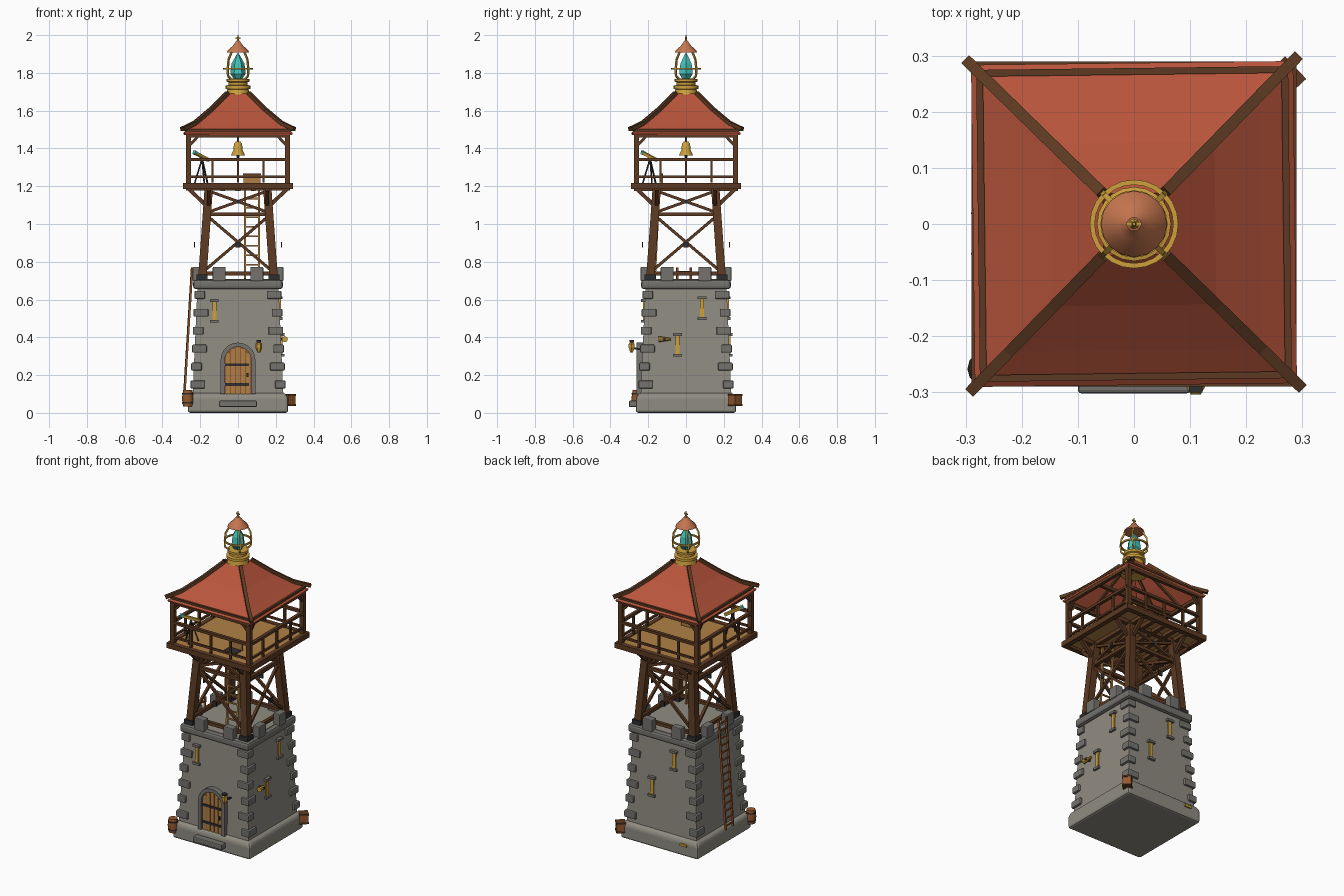
import bpy, bmesh, math
from mathutils import Matrix, Vector

if "Cube" in bpy.data.objects:
    bpy.data.objects.remove(bpy.data.objects["Cube"])

def material(name, hexcode):
    def lin(c):
        return c / 12.92 if c <= 0.04045 else ((c + 0.055) / 1.055) ** 2.4
    m = bpy.data.materials.new(name)
    m.diffuse_color = [lin(int(hexcode[i:i + 2], 16) / 255) for i in (0, 2, 4)] + [1]
    m.use_nodes = True
    m.node_tree.nodes["Principled BSDF"].inputs["Base Color"].default_value = m.diffuse_color
    return m

STONE = material("wall stone", "908C82")
TRIM = material("trim stone", "73726E")
DARK = material("dark timber", "5C3A22")
PLANK = material("plank wood", "B08046")
DOOR = material("oak wood", "96592E")
RED = material("roof red", "B9553C")
COPPER = material("copper", "C87850")
BRASS = material("brass", "CDA03C")
TEAL = material("crystal teal", "46C3B9")
IRON = material("dark iron", "2F2D31")
I = Matrix.Identity(4)
QUARTERS = [Matrix.Rotation(k * math.pi / 2, 4, 'Z') for k in range(4)]

def box(bm, c, s, M=I):
    bmesh.ops.create_cube(bm, size=1, matrix=M @ Matrix.Translation(c) @ Matrix.Diagonal((*s, 1)))

def beam(bm, a, b, w, h=None, M=I):
    a, b = M @ Vector(a), M @ Vector(b)
    d = b - a
    rot = d.to_track_quat('Z', 'Y').to_matrix().to_4x4()
    box(bm, (0, 0, 0), (w, h or w, d.length), Matrix.Translation((a + b) / 2) @ rot)

def post(bm, a, b, w, M=I):
    # leaning post with level, axis-aligned ends
    a, b = Vector(a), Vector(b)
    for v in bmesh.ops.create_cube(bm, size=1)['verts']:
        end = b if v.co.z > 0 else a
        v.co = M @ (end + Vector((v.co.x * w, v.co.y * w, 0)))

def lathe(bm, prof, seg, M=I, cap=True):
    # four-sided profiles are given as half widths
    k, off = (math.sqrt(2), math.pi / 4) if seg == 4 else (1, 0)
    rings = []
    for r, z in prof:
        rings.append([bm.verts.new(M @ Vector((r * k * math.cos(off + t * math.tau / seg),
                      r * k * math.sin(off + t * math.tau / seg), z))) for t in range(seg)])
    for lo, hi in zip(rings, rings[1:]):
        for t in range(seg):
            u = (t + 1) % seg
            bm.faces.new((lo[t], lo[u], hi[u], hi[t]))
    if cap:
        bm.faces.new(rings[0][::-1])
        bm.faces.new(rings[-1])

def prism(bm, pts, y0, y1):
    f = bm.faces.new([bm.verts.new((x, y0, z)) for x, z in pts])
    new = bmesh.ops.extrude_face_region(bm, geom=[f])['geom']
    for v in new:
        if isinstance(v, bmesh.types.BMVert):
            v.co.y = y1

def part(name, mat, build, bevel=0, smooth=False, fix=True):
    bm = bmesh.new()
    build(bm)
    if fix:
        bmesh.ops.recalc_face_normals(bm, faces=bm.faces)
    me = bpy.data.meshes.new(name)
    bm.to_mesh(me)
    bm.free()
    me.materials.append(mat)
    if smooth:
        me.polygons.foreach_set("use_smooth", [True] * len(me.polygons))
        me.set_sharp_from_angle(angle=math.radians(35))
    ob = bpy.data.objects.new(name, me)
    bpy.context.collection.objects.link(ob)
    if bevel:
        mod = ob.modifiers.new("bevel", 'BEVEL')
        mod.width, mod.segments = bevel, 2
    return ob

def boxes(name, mat, items, mats=(I,), bevel=0):
    return part(name, mat, lambda bm: [box(bm, c, s, M) for M in mats for c, s in items], bevel)

def beams(name, mat, items, mats=(I,)):
    return part(name, mat, lambda bm: [beam(bm, *it, M=M) for M in mats for it in items])

def turned(name, mat, prof, seg, M=I, bevel=0):
    return part(name, mat, lambda bm: lathe(bm, prof, seg, M), bevel, seg > 8)

def wall(z):
    return 0.24 - 0.025 * (z - 0.1) / 0.56

# stone tower
turned("plinth", STONE, [(0.265, 0), (0.265, 0.085), (0.25, 0.105)], 4, bevel=0.014)
turned("tower_wall", STONE, [(0.24, 0.1), (0.215, 0.66)], 4)
turned("parapet_band", TRIM, [(0.237, 0.655), (0.237, 0.705)], 4, bevel=0.014)
turned("tower_top", STONE, [(0.21, 0.70), (0.21, 0.708)], 4)
boxes("merlons", TRIM, [((s * 0.1, -0.218, 0.735), (0.068, 0.044, 0.075)) for s in (-1, 1)], QUARTERS, 0.005)
quoins = []
for i in range(6):
    z = 0.15 + 0.095 * i
    w = wall(z) - 0.02
    a, b = (0.078, 0.056) if i % 2 else (0.056, 0.078)
    quoins.append(((w + 0.034 - a / 2, -w - 0.034 + b / 2, z), (a, b, 0.042)))
boxes("quoins", TRIM, quoins, QUARTERS, 0.006)

# arched door
def arch(r, spring):
    return [(r, 0.1)] + [(r * math.cos(t * math.pi / 10), spring + r * math.sin(t * math.pi / 10))
                         for t in range(11)] + [(-r, 0.1)]
outer, inner = arch(0.092, 0.28), arch(0.07, 0.28)
part("door_surround", TRIM, lambda bm: [prism(bm, [outer[i], outer[i + 1], inner[i + 1], inner[i]], -0.262, -0.2)
                                        for i in range(len(outer) - 1)])
part("door", DOOR, lambda bm: prism(bm, inner, -0.247, -0.2))
boxes("door_planks", PLANK, [((x, -0.248, 0.1 + h / 2), (0.021, 0.006, h))
      for x, h in ((-0.053, 0.215), (-0.027, 0.238), (0, 0.246), (0.027, 0.238), (0.053, 0.215))])
boxes("door_straps", IRON, [((-0.005, -0.253, z), (0.125, 0.006, 0.014)) for z in (0.15, 0.255)]
      + [((0.05, -0.255, 0.2), (0.012, 0.01, 0.02))])
boxes("door_step", TRIM, [((0, -0.28, 0.048), (0.2, 0.044, 0.034))], bevel=0.006)

# arrow slits on three sides
slits = [(0, -0.125, 0.54), (1, 0.085, 0.555), (1, -0.045, 0.36), (2, 0.075, 0.555), (2, -0.07, 0.36)]
def slit_glow(bm):
    for k, u, z in slits:
        box(bm, (u, -wall(z), z), (0.022, 0.016, 0.1), QUARTERS[k])
def slit_caps(bm):
    for k, u, z in slits:
        for s in (-1, 1):
            box(bm, (u, -wall(z), z + s * 0.055), (0.046, 0.034, 0.014), QUARTERS[k])
part("slit_lights", BRASS, slit_glow)
part("slit_caps", TRIM, slit_caps)

# wall torch, horn, small shell
beams("torch_bracket", IRON, [((0.11, -0.23, 0.335), (0.11, -0.29, 0.345), 0.01),
                              ((0.11, -0.288, 0.372), (0.11, -0.288, 0.385), 0.024)])
turned("torch_lamp", BRASS, [(0.008, 0.32), (0.018, 0.345), (0.018, 0.365), (0.006, 0.375)], 6,
       Matrix.Translation((0.11, -0.288, 0)))
turned("wall_horn", BRASS, [(0.006, -0.035), (0.011, 0), (0.016, 0.03)], 8,
       Matrix.Translation((0.248, -0.115, 0.39)) @ Matrix.Rotation(math.pi / 2, 4, 'X'))
boxes("horn_hook", IRON, [((0.24, -0.115, 0.39), (0.045, 0.012, 0.012))])
boxes("base_plate", BRASS, [((-0.17, 0.268, 0.07), (0.045, 0.012, 0.014))])

# barrel and crate by the base
BM = Matrix.Translation((-0.266, -0.258, 0.035))
turned("barrel", DOOR, [(0.025, 0), (0.031, 0.042), (0.025, 0.085)], 12, BM)
part("barrel_hoops", IRON, lambda bm: [lathe(bm, [(0.03, z), (0.03, z + 0.007)], 12, BM) for z in (0.015, 0.063)])
CM = Matrix.Translation((0.268, 0.26, 0.068)) @ Matrix.Rotation(0.75, 4, 'Z')
boxes("crate", DOOR, [((0, 0, 0), (0.05, 0.05, 0.052))], [CM])
boxes("crate_frame", DARK, [((0, 0, z), (0.055, 0.055, 0.01)) for z in (-0.026, 0.026)], [CM])

# ladders
def ladder(name, mat, bottom, top, side, n):
    b, t, s = Vector(bottom), Vector(top), Vector(side)
    rails = [(b + k * s, t + k * s, 0.011) for k in (-1, 1)]
    rungs = [(b.lerp(t, (i + 0.5) / n) - s, b.lerp(t, (i + 0.5) / n) + s, 0.008) for i in range(n)]
    beams(name, mat, rails + rungs)
ladder("outer_ladder", DOOR, (-0.284, -0.02, 0.1), (-0.243, -0.01, 0.77), (0, 0.036, 0), 15)
ladder("inner_ladder", PLANK, (0.075, -0.165, 0.71), (0.075, -0.14, 1.21), (0.037, 0, 0), 10)

# timber frame
def leg(z):
    return 0.19 - 0.035 * (z - 0.7) / 0.49
part("frame_legs", DARK, lambda bm: [post(bm, (0.19, -0.19, 0.7), (0.155, -0.155, 1.19), 0.044, M) for M in QUARTERS])
boxes("leg_shoes", IRON, [((0.19, -0.19, 0.718), (0.058, 0.058, 0.028))], QUARTERS)
def brace(z0, z1, s):
    return ((-s * leg(z0), -leg(z0), z0), (s * leg(z1), -leg(z1), z1), 0.015)
beams("cross_braces", DARK, [brace(z0, z1, s) for z0, z1 in ((0.745, 1.045), (1.06, 1.175)) for s in (-1, 1)]
      + [((-leg(z), -leg(z), z), (leg(z), -leg(z), z), 0.02) for z in (0.738, 1.052)], QUARTERS)
boxes("brace_bolts", IRON, [((0, -0.23, 0.89), (0.026, 0.007, 0.03)),
                            ((0, -0.165, 1.118), (0.02, 0.012, 0.02))], QUARTERS)
beams("knee_braces", DARK, [((0.16, -0.155, 1.09), (0.26, -0.155, 1.185), 0.02),
                            ((0.155, -0.16, 1.09), (0.155, -0.26, 1.185), 0.02)], QUARTERS)

# platform
boxes("platform_floor", PLANK, [((0, 0, 1.206), (0.55, 0.55, 0.014))])
boxes("platform_rim", DARK, [((0, -0.275, 1.2), (0.58, 0.03, 0.032))], QUARTERS)
boxes("platform_joists", DARK, [((x, 0, 1.188), (0.024, 0.55, 0.024)) for x in (-0.155, -0.08, 0, 0.08, 0.155)]
      + [((0, y, 1.188), (0.55, 0.024, 0.022)) for y in (-0.155, 0.155)])
boxes("hatch_opening", IRON, [((0.075, -0.165, 1.214), (0.085, 0.07, 0.006))])
boxes("hatch_lid", PLANK, [((0.075, -0.128, 1.235), (0.09, 0.01, 0.06))])
boxes("hatch_lid_frame", DARK, [((0.075, -0.128, z), (0.095, 0.014, 0.007)) for z in (1.21, 1.263)])

# railing and roof posts
boxes("roof_posts", DARK, [((0.262, -0.262, 1.34), (0.026, 0.026, 0.28))], QUARTERS)
boxes("railing", DARK, [((0, -0.266, 1.342), (0.53, 0.02, 0.016)), ((0, -0.266, 1.25), (0.53, 0.012, 0.012))]
      + [((x, -0.266, 1.28), (0.013, 0.013, 0.12)) for x in (-0.135, 0, 0.135)], QUARTERS)
beams("post_braces", DARK, [((s * 0.258, -0.262, 1.415), (s * 0.205, -0.262, 1.47), 0.014) for s in (-1, 1)], QUARTERS)

# roof, slightly turned
TURN = Matrix.Rotation(0.012, 4, 'Z')
slope = [(0.287, 1.482), (0.225, 1.532), (0.145, 1.6), (0.055, 1.69)]
roof = part("roof", RED, lambda bm: lathe(bm, slope, 4, TURN, False))
sol = roof.modifiers.new("thickness", 'SOLIDIFY')
sol.thickness = 0.012
turns = [TURN @ M for M in QUARTERS]
hips = [(0.295, 1.498)] + slope[1:]
beams("roof_hips", DARK, [((r0, -r0, z0 + 0.004), (r1, -r1, z1 + 0.004), 0.02)
                          for (r0, z0), (r1, z1) in zip(hips, hips[1:])], turns)
beams("eave_battens", DARK, [((-0.272, -0.272, 1.497), (0.272, -0.272, 1.497), 0.012)], turns)
beams("eave_beams", DARK, [((-0.27, -0.266, 1.468), (0.27, -0.266, 1.468), 0.02)], QUARTERS)
beams("rafters", DARK, [((x, -0.265, 1.478), (x * 0.45, -0.06, 1.66), 0.014) for x in (-0.09, 0.09)], QUARTERS)
beams("bell_beam", DARK, [((-0.265, 0, 1.475), (0.265, 0, 1.475), 0.02)])

# bell
turned("bell", BRASS, [(0.037, 1.362), (0.034, 1.372), (0.025, 1.39), (0.021, 1.425), (0.01, 1.438)], 16)
turned("bell_clapper", IRON, [(0.006, 1.35), (0.008, 1.358), (0.004, 1.37)], 8)
beams("bell_hanger", IRON, [((0, 0, 1.435), (0, 0, 1.475), 0.01)])

# telescope on a tripod
beams("tripod", IRON, [((-0.19, -0.19, 1.345), (-0.19 + 0.042 * math.cos(a), -0.19 + 0.042 * math.sin(a), 1.212), 0.007)
                       for a in (0.8, 2.9, 5.0)])
beams("telescope", BRASS, [((-0.155, -0.155, 1.338), (-0.222, -0.222, 1.374), 0.016)])
beams("telescope_lens", TEAL, [((-0.222, -0.222, 1.374), (-0.233, -0.233, 1.38), 0.018)])

# beacon lantern
turned("beacon_collar", BRASS, [(0.076, 1.635), (0.064, 1.67), (0.056, 1.712), (0.066, 1.716), (0.066, 1.732),
                                (0.05, 1.736), (0.05, 1.75), (0.06, 1.754), (0.06, 1.768), (0.02, 1.77)], 20)
turned("crystal", TEAL, [(0.022, 1.768), (0.041, 1.795), (0.034, 1.85), (0.003, 1.905)], 6)
cage = [(0.036, 1.765), (0.053, 1.785), (0.054, 1.825), (0.05, 1.87), (0.032, 1.915)]
beams("cage_bars", BRASS, [((r0, r0, z0), (r1, r1, z1), 0.009)
                           for (r0, z0), (r1, z1) in zip(cage, cage[1:])], QUARTERS)
part("cage_ring", BRASS, lambda bm: lathe(bm, [(0.07, 1.817), (0.079, 1.817), (0.079, 1.826), (0.07, 1.826),
                                               (0.07, 1.817)], 24, I, False), smooth=True)
turned("beacon_cap", COPPER, [(0.059, 1.908), (0.056, 1.917), (0.028, 1.943), (0.012, 1.965)], 16)
turned("finial", BRASS, [(0.011, 1.962), (0.006, 1.972), (0.003, 2.0)], 8)
boxes("finial_bar", BRASS, [((0, 0, 1.984), (0.026, 0.007, 0.007))])
